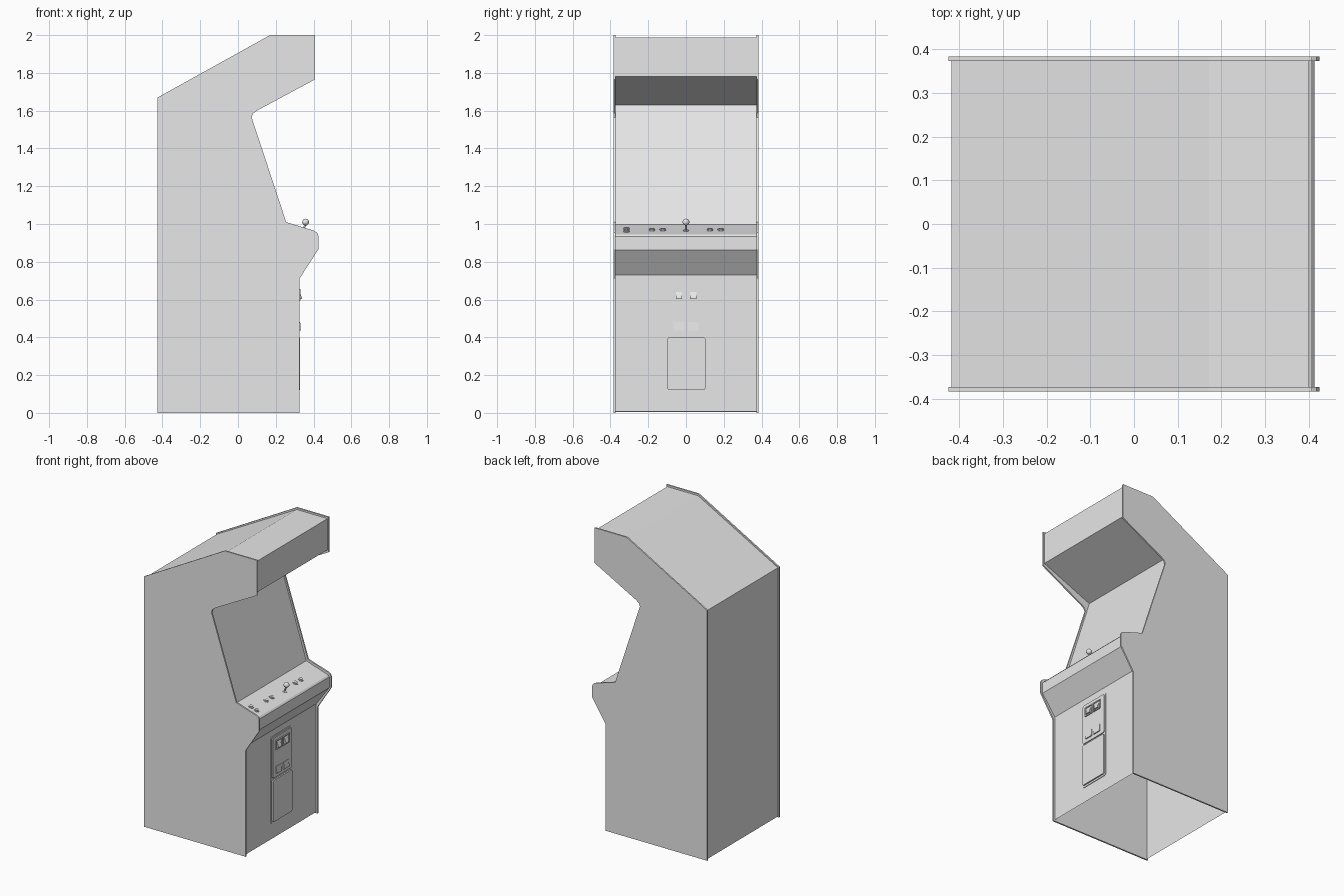
import bpy, bmesh, math
from mathutils import Matrix

cube = bpy.data.objects.get("Cube")
if cube:
    bpy.data.objects.remove(cube, do_unlink=True)

grey = bpy.data.materials.new("light_grey")
grey.use_nodes = True
grey.diffuse_color = (0.8, 0.8, 0.8, 1)
grey.node_tree.nodes["Principled BSDF"].inputs["Base Color"].default_value = (0.8, 0.8, 0.8, 1)


def finish(name, bm, smooth=False):
    mesh = bpy.data.meshes.new(name)
    bm.to_mesh(mesh)
    bm.free()
    mesh.materials.append(grey)
    obj = bpy.data.objects.new(name, mesh)
    bpy.context.collection.objects.link(obj)
    if smooth:
        bpy.ops.object.select_all(action="DESELECT")
        obj.select_set(True)
        bpy.context.view_layer.objects.active = obj
        bpy.ops.object.shade_smooth_by_angle(angle=math.radians(40))
    return obj


def prism(name, profile, y0, y1):
    """Solid made by pushing an x-z outline from y0 to y1."""
    bm = bmesh.new()
    face = bm.faces.new([bm.verts.new((x, y0, z)) for x, z in profile])
    moved = bmesh.ops.extrude_face_region(bm, geom=[face])["geom"]
    verts = [v for v in moved if isinstance(v, bmesh.types.BMVert)]
    bmesh.ops.translate(bm, verts=verts, vec=(0, y1 - y0, 0))
    bmesh.ops.recalc_face_normals(bm, faces=bm.faces)
    return finish(name, bm)


def sheet(name, path, half):
    """Open strip following an x-z path across the cabinet."""
    bm = bmesh.new()
    rows = [[bm.verts.new((x, s * half, z)) for s in (-1, 1)] for x, z in path]
    for a, b in zip(rows, rows[1:]):
        bm.faces.new((a[0], b[0], b[1], a[1]))
    return finish(name, bm)


def plate(name, x0, x1, y0, y1, z0, z1, radius=0.0):
    """Box with corners rounded as seen from the front."""
    bm = bmesh.new()
    size = Matrix.Diagonal((x1 - x0, y1 - y0, z1 - z0, 1))
    centre = Matrix.Translation(((x0 + x1) / 2, (y0 + y1) / 2, (z0 + z1) / 2))
    bmesh.ops.create_cube(bm, size=1, matrix=centre @ size)
    if radius:
        corners = [e for e in bm.edges if abs(e.verts[0].co.x - e.verts[1].co.x) > 1e-4]
        bmesh.ops.bevel(bm, geom=corners, offset=radius, segments=3,
                        profile=0.5, affect="EDGES")
    return finish(name, bm)


# Cabinet side panels
side = [(-0.425, 0), (-0.425, 1.67), (0.17, 2), (0.407, 2), (0.407, 1.765),
        (0.1, 1.6), (0.08, 1.585), (0.072, 1.565), (0.255, 1.01),
        (0.4, 0.965), (0.418, 0.955), (0.425, 0.94), (0.425, 0.865),
        (0.325, 0.71), (0.325, 0)]
prism("right_side_panel", side, -0.383, -0.373)
prism("left_side_panel", side, 0.373, 0.383)

# Recessed shell: back, roof, sign, hood underside, screen, controls, front
shell = [(-0.418, 0.006), (-0.418, 1.665), (0.172, 1.988), (0.4, 1.988),
         (0.4, 1.78), (0.042, 1.63), (0.243, 0.998), (0.405, 0.945),
         (0.413, 0.935), (0.413, 0.863), (0.316, 0.73), (0.316, 0.008)]
sheet("cabinet_shell", shell, 0.374)

# Control panel fittings, set square to the sloping deck
TILT = math.atan2(0.053, 0.162)


def deck(x, y):
    z = 0.998 - (x - 0.243) * math.tan(TILT)
    return Matrix.Translation((x, y, z)) @ Matrix.Rotation(TILT, 4, "Y")


def add_cylinder(bm, base, radius, low, high):
    bmesh.ops.create_cone(bm, cap_ends=True, segments=20, radius1=radius, radius2=radius,
                          depth=high - low,
                          matrix=base @ Matrix.Translation((0, 0, (low + high) / 2)))


buttons = [(0.318, -0.315), (0.358, -0.315)]
buttons += [(0.335, y) for y in (-0.18, -0.122, 0.127, 0.185)]
for i, (x, y) in enumerate(buttons):
    bm = bmesh.new()
    add_cylinder(bm, deck(x, y), 0.017, -0.002, 0.005)
    add_cylinder(bm, deck(x, y), 0.011, 0.004, 0.009)
    finish(f"button_{i + 1}", bm, True)

bm = bmesh.new()
add_cylinder(bm, deck(0.345, 0), 0.015, -0.002, 0.003)
add_cylinder(bm, deck(0.345, 0), 0.005, 0, 0.045)
bmesh.ops.create_uvsphere(bm, u_segments=20, v_segments=12, radius=0.018,
                          matrix=Matrix.Translation((0.358, 0, 1.01)))
finish("joystick", bm, True)

# Coin door: frame with an upper and a lower panel
plate("coin_door_frame", 0.312, 0.32, -0.107, 0.112, 0.11, 0.69, 0.014)
plate("upper_door", 0.316, 0.326, -0.098, 0.103, 0.412, 0.68, 0.01)
plate("lower_door", 0.316, 0.329, -0.098, 0.103, 0.122, 0.4, 0.01)

# Paired coin slots and coin returns
for label, y in (("right", -0.037), ("left", 0.039)):
    for part, z0, z1 in (("bottom", 0.594, 0.6), ("top", 0.65, 0.656)):
        plate(f"{label}_slot_{part}", 0.324, 0.332, y - 0.034, y + 0.034, z0, z1)
    for part, s in (("inner", -1), ("outer", 1)):
        plate(f"{label}_slot_{part}", 0.324, 0.332, y + s * 0.031 - 0.003,
              y + s * 0.031 + 0.003, 0.594, 0.656)
    wedge = [(0.324, 0.645), (0.338, 0.612), (0.338, 0.604), (0.324, 0.604)]
    prism(f"{label}_coin_button", wedge, y - 0.017, y + 0.017)
    flap = [(0.324, 0.482), (0.329, 0.482), (0.333, 0.435), (0.324, 0.435)]
    prism(f"{label}_coin_return", flap, y - 0.028, y + 0.028)
